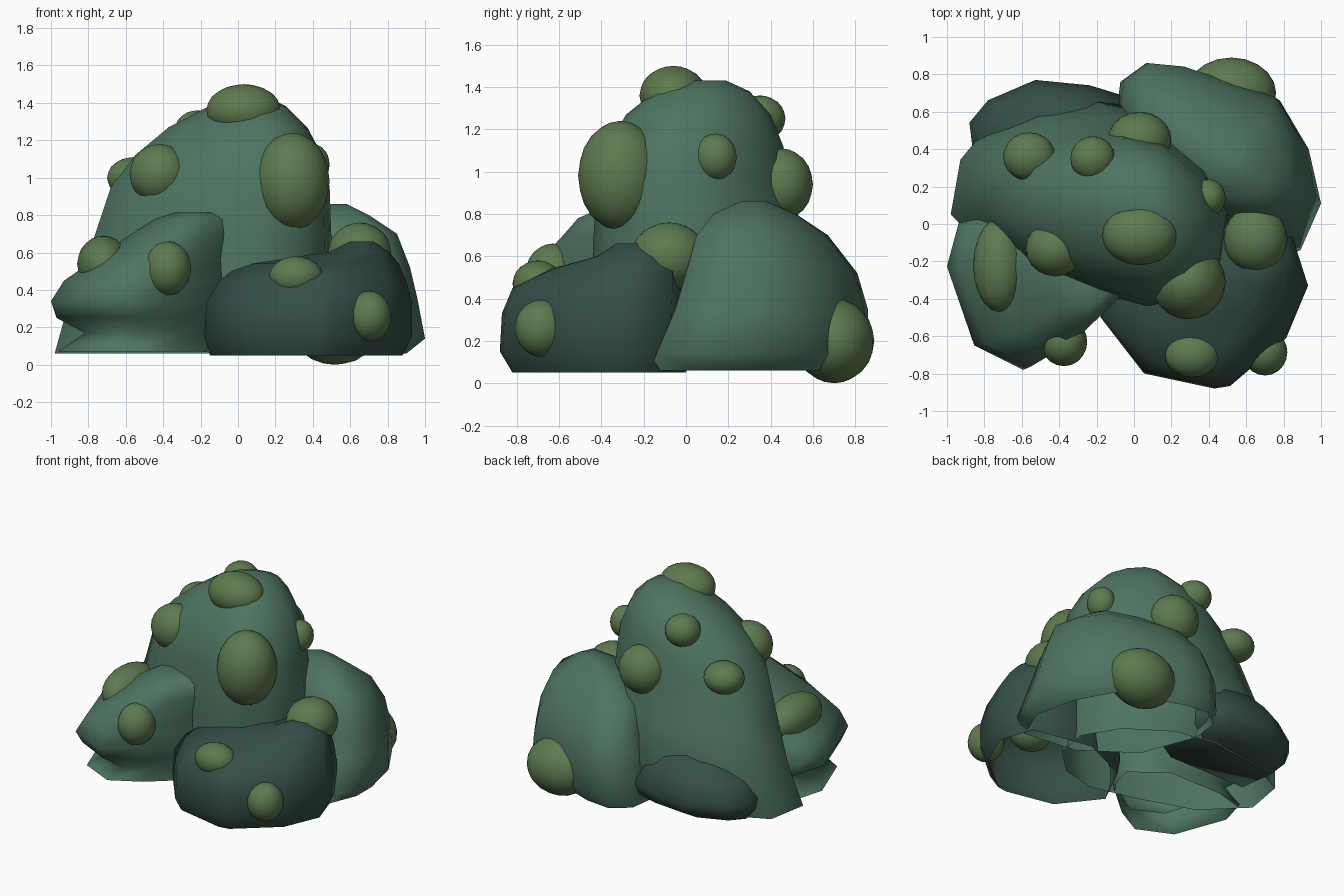
import bpy, bmesh
from mathutils import Matrix


def material(name, rgb):
    m = bpy.data.materials.new(name)
    m.diffuse_color = (*rgb, 1)
    return m


LIGHT = material("rock_light", (0.075, 0.175, 0.12))
DARK = material("rock_dark", (0.036, 0.078, 0.064))
MOSS = material("moss", (0.11, 0.195, 0.078))


def finish(bm, name, mat):
    bmesh.ops.recalc_face_normals(bm, faces=bm.faces)
    for f in bm.faces:
        f.smooth = True
    me = bpy.data.meshes.new(name)
    bm.to_mesh(me)
    bm.free()
    me.materials.append(mat)
    ob = bpy.data.objects.new(name, me)
    bpy.context.collection.objects.link(ob)
    return ob


def rock(name, plan, rings, mat, closed=False):
    """Hollow boulder: plan outline (-1..1) fitted to z, x0, x1, y0, y1 per ring."""
    bm = bmesh.new()
    prev = None
    for z, x0, x1, y0, y1 in rings:
        cx, cy, hx, hy = (x0 + x1) / 2, (y0 + y1) / 2, (x1 - x0) / 2, (y1 - y0) / 2
        cur = [bm.verts.new((cx + u * hx, cy + v * hy, z)) for u, v in plan]
        if prev:
            n = len(cur)
            for i in range(n):
                j = (i + 1) % n
                bm.faces.new((prev[i], prev[j], cur[j], cur[i]))
        elif closed:
            bm.faces.new(cur[::-1])
        prev = cur
    bm.faces.new(prev)
    return finish(bm, name, mat)


# tall central boulder
rock("central_boulder",
     [(-1, 0), (-.93, .6), (-.5, .9), (0, 1), (.4, .9), (.8, .5), (1, 0),
      (.94, -.5), (.7, -.85), (.35, -.98), (-.1, -.82), (-.64, -.54)],
     [(.06, -.98, .5, -.44, .54), (.35, -.9, .51, -.45, .66), (.65, -.78, .5, -.45, .57),
      (.95, -.68, .49, -.43, .49), (1.12, -.55, .45, -.38, .46), (1.27, -.37, .37, -.29, .4),
      (1.38, -.16, .26, -.15, .3), (1.43, -.03, .16, -.0, .19)], LIGHT)

# front left boulder with undercut foot
rock("front_left_boulder",
     [(-1, .35), (-.7, -.68), (-.16, -1), (.3, -.68), (.88, -.05), (1, .5), (.5, 1), (-.5, 1), (-.87, .92)],
     [(.07, -.96, -.05, -.68, .04), (.17, -.82, -.04, -.63, .03), (.25, -.97, -.03, -.73, .04),
      (.34, -1, -.03, -.78, .04), (.45, -.93, -.02, -.76, .03), (.58, -.74, -.02, -.69, .0),
      (.7, -.57, .02, -.58, -.06), (.78, -.44, .0, -.51, -.12), (.815, -.33, -.1, -.43, -.22)], LIGHT)

# front right dark boulder
rock("front_right_boulder",
     [(-1, -.15), (-.58, -.82), (.1, -1), (.25, -.97), (.79, -.4), (1, .22), (.85, .8), (0, 1), (-.7, .6)],
     [(.05, -.15, .88, -.82, 0), (.15, -.18, .93, -.88, .02), (.33, -.17, .93, -.87, .02),
      (.45, -.1, .9, -.82, .02), (.54, .02, .86, -.64, .0), (.6, .48, .81, -.42, -.08),
      (.66, .6, .72, -.33, -.2)], DARK)

# back right boulder
rock("back_right_boulder",
     [(-1, .4), (-.95, .8), (-.7, 1), (-.33, .96), (.6, .6), (.88, .08), (1, -.5), (.8, -1), (0, -.9), (-.7, -.4)],
     [(.06, -.1, .9, -.17, .82), (.14, -.1, 1, -.14, .86), (.35, -.08, .96, -.05, .86),
      (.52, -.03, .92, .0, .81), (.7, .05, .85, .05, .67), (.8, .24, .7, .13, .52),
      (.86, .45, .58, .26, .38)], LIGHT)

# low back left dark boulder
rock("back_left_boulder",
     [(-1, .2), (-.76, .62), (-.15, 1), (.55, .9), (1, .7), (1, -1), (-.9, -1)],
     [(.07, -.8, -.15, .2, .62), (.14, -.86, -.07, .2, .74), (.22, -.88, -.05, .2, .77),
      (.35, -.8, -.12, .2, .73), (.44, -.62, -.2, .25, .66), (.48, -.5, -.28, .3, .58)], DARK, True)

# moss clumps: centre and half sizes
clumps = [
    (.03, -.06, 1.36, .2, .16, .14), (.29, -.31, .98, .2, .2, .26), (-.42, -.13, 1.02, .16, .15, .16),
    (-.72, -.22, .54, .14, .25, .15), (-.375, -.63, .515, .125, .13, .145), (.31, -.7, .47, .145, .12, .11),
    (.7, -.685, .26, .12, .125, .135), (.65, -.08, .6, .17, .18, .16), (.4, .14, 1.07, .09, .1, .11),
    (.52, .7, .2, .24, .19, .2), (-.22, .35, 1.25, .12, .12, .11), (.03, .45, .94, .17, .15, .17),
    (-.56, .36, 1.0, .14, .13, .11)]
for i, (x, y, z, a, b, c) in enumerate(clumps):
    bm = bmesh.new()
    bmesh.ops.create_icosphere(bm, subdivisions=3, radius=1)
    bmesh.ops.transform(bm, matrix=Matrix.Translation((x, y, z)) @ Matrix.Diagonal((a, b, c, 1)), verts=bm.verts)
    finish(bm, f"moss_clump_{i + 1}", MOSS)
